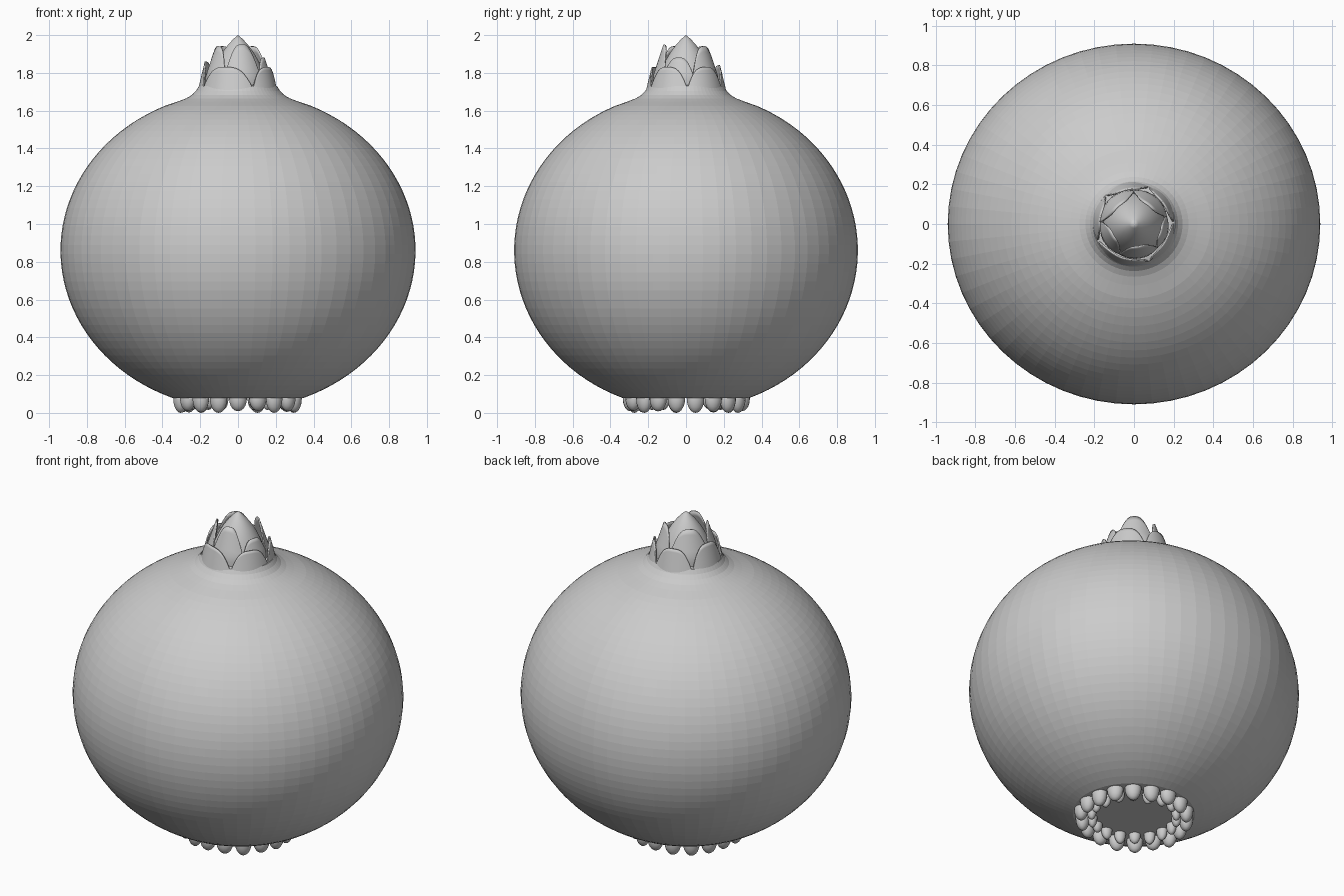
import bpy, bmesh, math, random
from mathutils import Matrix

if "Cube" in bpy.data.objects:
    bpy.data.objects.remove(bpy.data.objects["Cube"])

random.seed(4)
SQUASH = 0.968  # body is slightly narrower front to back


def finish(bm, name, smooth=False):
    bmesh.ops.recalc_face_normals(bm, faces=bm.faces)
    me = bpy.data.meshes.new(name)
    bm.to_mesh(me)
    bm.free()
    for p in me.polygons:
        p.use_smooth = smooth
    ob = bpy.data.objects.new(name, me)
    bpy.context.collection.objects.link(ob)
    return ob


def lathe(name, profile, seg, sy=1.0, smooth=False):
    """Revolve (radius, z) points and close both ends."""
    bm = bmesh.new()
    rings = []
    for r, z in profile:
        if r == 0:
            rings.append([bm.verts.new((0, 0, z))] * seg)
        else:
            rings.append([bm.verts.new((r * math.cos(2 * math.pi * i / seg),
                                        sy * r * math.sin(2 * math.pi * i / seg), z))
                          for i in range(seg)])
    for a, b in zip(rings, rings[1:]):
        for i in range(seg):
            j = (i + 1) % seg
            bm.faces.new(list(dict.fromkeys((a[i], a[j], b[j], b[i]))))
    for ring in (rings[0], rings[-1]):
        if ring[0] is not ring[1]:
            bm.faces.new(ring)
    return finish(bm, name, smooth)


# bulb body: ellipsoid arc, flat underside, flared neck
a0, a1 = math.asin(-0.78 / 0.84), math.asin(0.765 / 0.84)
body = []
for i in range(41):
    a = a0 + (a1 - a0) * i / 40
    body.append((0.94 * math.cos(a), 0.86 + 0.84 * math.sin(a)))
body += [(0.32, 1.648), (0.275, 1.665), (0.245, 1.682), (0.222, 1.705),
         (0.207, 1.73), (0.185, 1.735), (0.16, 1.735)]
lathe("bulb_body", body, 64, SQUASH)

# pointed core at the top
lathe("tip_core", [(0.16, 1.70), (0.15, 1.76), (0.133, 1.81), (0.108, 1.865),
                   (0.082, 1.91), (0.052, 1.95), (0.022, 1.982), (0, 2.0)], 48, smooth=True)


def petal_ring(name, valleys, tops, base, low, radius):
    """Ring of broad round-shouldered scales; deep notches sit at the valley angles."""
    bm = bmesh.new()
    n, rows = 20, 8
    ends = valleys[1:] + [valleys[0] + 360]
    for v0, v1, top in zip(valleys, ends, tops):
        cols = []
        for i in range(n + 1):
            t = i / n
            h = low + (top - low) * (1 - abs(2 * t - 1) ** 3.2)
            ang = math.radians(v0 + (v1 - v0) * t)
            col = []
            for k in range(rows + 1):
                z = base + (h - base) * k / rows
                r = radius(z) + 0.006 * math.sin(math.pi * t)
                col.append(bm.verts.new((r * math.cos(ang), r * math.sin(ang), z)))
            cols.append(col)
        for a, b in zip(cols, cols[1:]):
            for k in range(rows):
                bm.faces.new((a[k], b[k], b[k + 1], a[k + 1]))
    ob = finish(bm, name, True)
    m = ob.modifiers.new("thickness", "SOLIDIFY")
    m.thickness = 0.008
    m.offset = 0


# two layers of papery scales around the core
petal_ring("outer_scales", [2, 68, 135, 205, 293], [1.83, 1.84, 1.86, 1.83, 1.83],
           1.69, 1.715, lambda z: 0.200 - 0.24 * (z - 1.72) )
petal_ring("inner_scales", [13, 90, 176, 245, 315], [1.94, 1.94, 1.94, 1.95, 1.88],
           1.70, 1.79, lambda z: 0.166 - 0.33 * max(0, z - 1.78))


def root_ring(name, count, radius, width, depth):
    """Ring of rounded root nubs hanging under the body."""
    bm = bmesh.new()
    for i in range(count):
        ang = 2 * math.pi * (i + 0.5) / count
        r = radius + random.uniform(-0.006, 0.006)
        d = depth if i % 3 == 0 else depth - random.uniform(0, 0.012)
        mat = (Matrix.Translation((r * math.cos(ang), SQUASH * r * math.sin(ang), 0.075))
               @ Matrix.Rotation(ang, 4, 'Z') @ Matrix.Diagonal((width * 0.85, width, d, 1)))
        bmesh.ops.create_uvsphere(bm, u_segments=16, v_segments=10, radius=1, matrix=mat)
    finish(bm, name, True)


# root nubs
root_ring("outer_roots", 18, 0.303, 0.047, 0.075)
root_ring("inner_roots", 18, 0.245, 0.033, 0.06)
